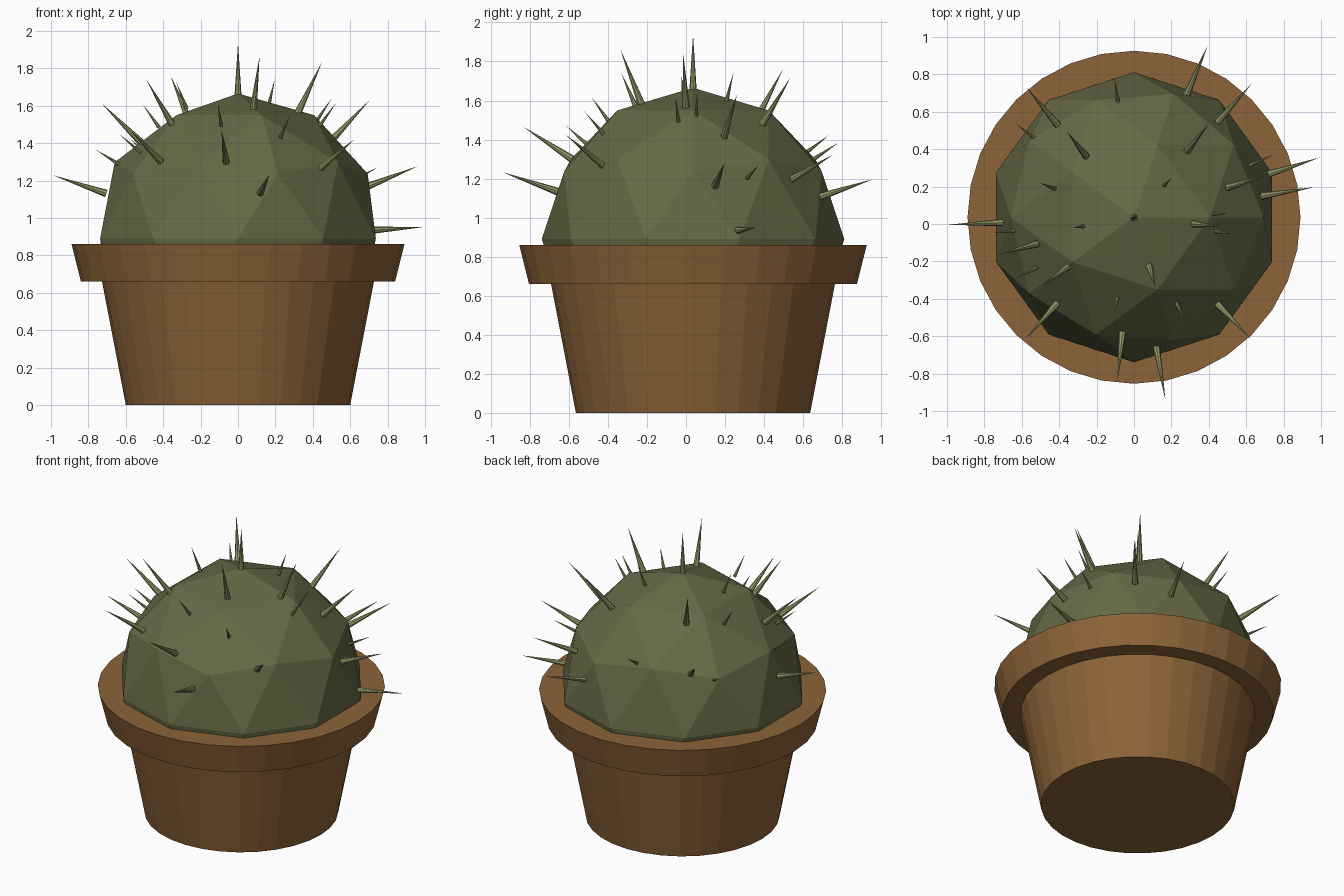
import bpy, bmesh, math
from mathutils import Vector

if "Cube" in bpy.data.objects:
    bpy.data.objects.remove(bpy.data.objects["Cube"])

CENTRE = Vector((0, 0.036, 0.89))   # middle of the cactus ball


def material(name, rgb):
    m = bpy.data.materials.new(name)
    m.diffuse_color = (*rgb, 1)
    m.use_nodes = True
    m.node_tree.nodes["Principled BSDF"].inputs["Base Color"].default_value = m.diffuse_color
    return m


def finish(name, bm, mat):
    bmesh.ops.recalc_face_normals(bm, faces=bm.faces)
    me = bpy.data.meshes.new(name)
    bm.to_mesh(me)
    bm.free()
    me.materials.append(mat)
    ob = bpy.data.objects.new(name, me)
    bpy.context.collection.objects.link(ob)
    return ob


clay = material("clay", (0.26, 0.126, 0.04))
green = material("cactus_green", (0.13, 0.14, 0.06))
pale = material("spine_green", (0.30, 0.32, 0.14))

# Pot: tapered body with an overhanging rim, closed top and bottom
bm = bmesh.new()
N = 32
rings = []
for r, z in [(0.60, 0), (0.727, 0.66), (0.84, 0.66), (0.89, 0.86)]:
    rings.append([bm.verts.new((r * math.cos(math.tau * i / N),
                                CENTRE.y + r * math.sin(math.tau * i / N), z))
                  for i in range(N)])
for lo, hi in zip(rings, rings[1:]):
    for i in range(N):
        j = (i + 1) % N
        bm.faces.new((lo[i], lo[j], hi[j], hi[i]))
bm.faces.new(rings[0])
bm.faces.new(rings[-1])
finish("pot", bm, clay)

# Cactus: faceted ball sunk halfway into the pot
bm = bmesh.new()
bmesh.ops.create_icosphere(bm, subdivisions=2, radius=0.775)
bmesh.ops.translate(bm, verts=bm.verts, vec=CENTRE)
finish("cactus_body", bm, green)


# Spines: cones pointing straight out from the ball's middle
def spines(name, tips, reach, radius, start=0.745):
    bm = bmesh.new()
    for x, y in tips:
        d = Vector((x, y, math.sqrt(max(0, reach ** 2 - x * x - y * y)))).normalized()
        cone = bmesh.ops.create_cone(bm, cap_ends=True, segments=8, radius1=radius,
                                     radius2=0, depth=reach - start)["verts"]
        bmesh.ops.rotate(bm, verts=cone, cent=(0, 0, 0),
                         matrix=d.to_track_quat('Z', 'Y').to_matrix())
        bmesh.ops.translate(bm, verts=cone, vec=CENTRE + d * (reach + start) / 2)
    finish(name, bm, pale)


# Tip offsets seen from above
long_tips = [(0, 0), (-0.99, -0.04), (0.395, 0.92), (0.63, 0.716), (-0.575, 0.695),
             (-0.36, 0.46), (0.40, 0.50), (0.705, 0.225), (0.995, 0.32), (0.96, 0.16),
             (0.45, -0.05), (-0.73, -0.20), (-0.49, -0.367), (0.115, -0.372),
             (-0.58, -0.65), (0.625, -0.65), (-0.088, -0.87), (0.168, -0.975)]
short_tips = [(-0.63, 0.50), (-0.104, 0.745), (-0.51, 0.185), (0.197, 0.207),
              (0.745, 0.335), (0.50, 0.02), (0.525, -0.09), (-0.33, -0.058),
              (-0.76, -0.085), (-0.63, -0.325), (-0.108, -0.52), (0.275, -0.555)]
spines("long_spines", long_tips, 1.047, 0.02)
spines("short_spines", short_tips, 0.90, 0.011)
